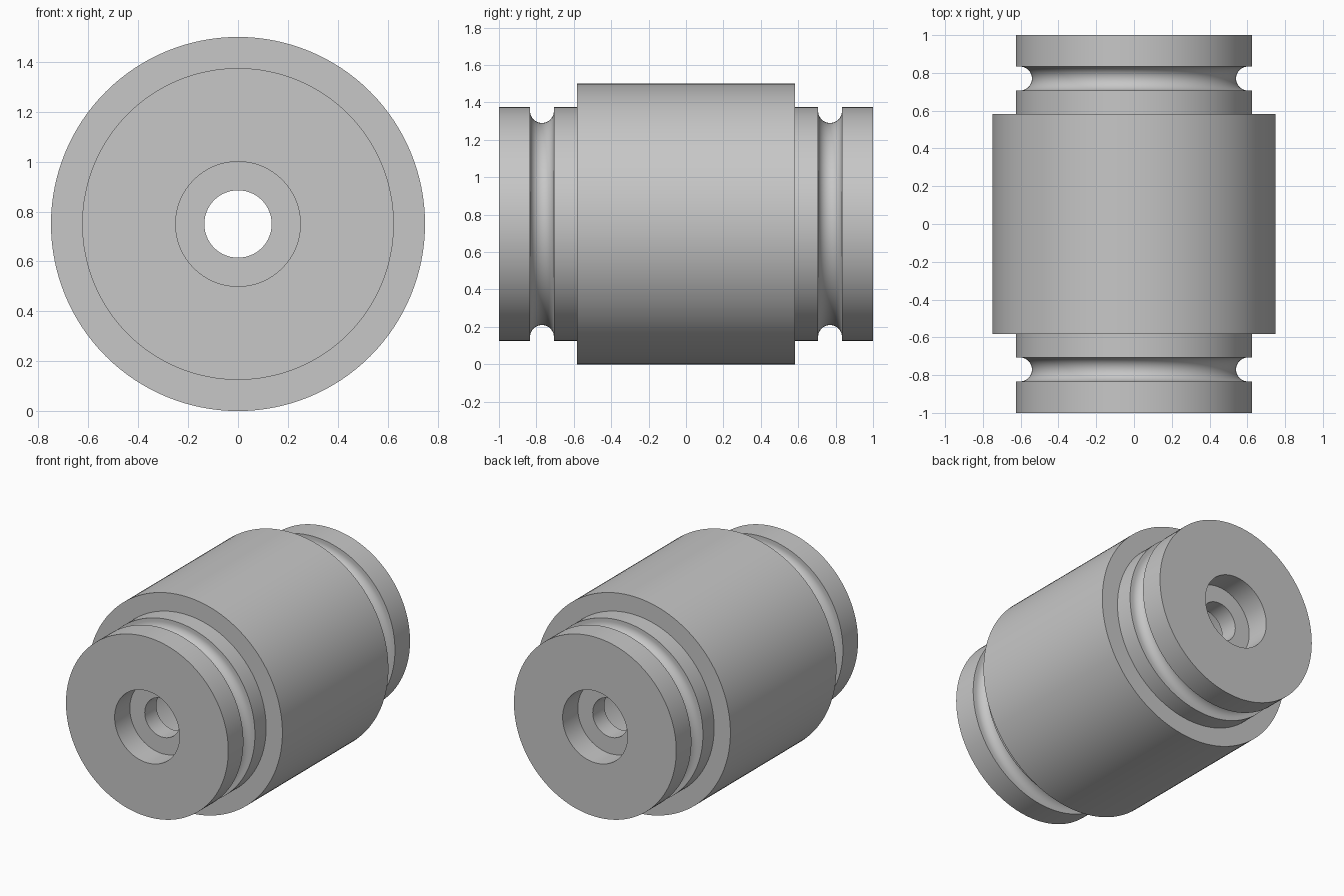
import bpy
import bmesh
from math import pi, sin, cos, radians
from mathutils import Vector

cube = bpy.data.objects.get("Cube")
if cube:
    bpy.data.objects.remove(cube, do_unlink=True)

grey = bpy.data.materials.new("plain grey")
grey.use_nodes = True
colour = (0.57, 0.57, 0.57, 1)
grey.diffuse_color = colour
grey.node_tree.nodes["Principled BSDF"].inputs["Base Color"].default_value = colour

# Main dimensions
AXIS_Z = 0.75
BODY_R, BODY_HALF = 0.75, 0.583
NECK_R, END = 0.625, 1.0
GROOVE_Y, GROOVE_R, GROOVE_CENTRE = 0.77, 0.0635, 0.604
POCKET_R, POCKET_Y = 0.25, 0.833
BORE_R, WALL_Y = 0.135, 0.705
CAVITY_R = 0.42
SEGMENTS, GROOVE_STEPS = 128, 20

# Half of the wall section as (radius, y), from the body outward and back inside
half = [(BODY_R, BODY_HALF), (NECK_R, BODY_HALF), (NECK_R, GROOVE_Y - GROOVE_R)]
for i in range(GROOVE_STEPS + 1):
    a = pi * i / GROOVE_STEPS
    half.append((GROOVE_CENTRE - GROOVE_R * sin(a), GROOVE_Y - GROOVE_R * cos(a)))
half += [(NECK_R, GROOVE_Y + GROOVE_R), (NECK_R, END),
         (POCKET_R, END), (POCKET_R, POCKET_Y),
         (BORE_R, POCKET_Y), (BORE_R, WALL_Y), (CAVITY_R, WALL_Y)]

# Mirror the section to the front end and close the loop
section = half + [(r, -y) for r, y in reversed(half)]

# Spin the section around the y axis
bm = bmesh.new()
verts = [bm.verts.new((r, y, 0)) for r, y in section]
edges = [bm.edges.new((verts[i - 1], verts[i])) for i in range(len(verts))]
bmesh.ops.spin(bm, geom=verts + edges, cent=Vector(), axis=Vector((0, 1, 0)),
               angle=2 * pi, steps=SEGMENTS, use_merge=True)
bmesh.ops.remove_doubles(bm, verts=bm.verts, dist=0.0001)
bmesh.ops.recalc_face_normals(bm, faces=bm.faces)
bmesh.ops.translate(bm, verts=bm.verts, vec=(0, 0, AXIS_Z))

mesh = bpy.data.meshes.new("grooved_roller")
bm.to_mesh(mesh)
bm.free()
mesh.materials.append(grey)
roller = bpy.data.objects.new("grooved_roller", mesh)
bpy.context.collection.objects.link(roller)

# Smooth round walls, sharp rims
bpy.ops.object.select_all(action="DESELECT")
roller.select_set(True)
bpy.context.view_layer.objects.active = roller
bpy.ops.object.shade_smooth_by_angle(angle=radians(30))
